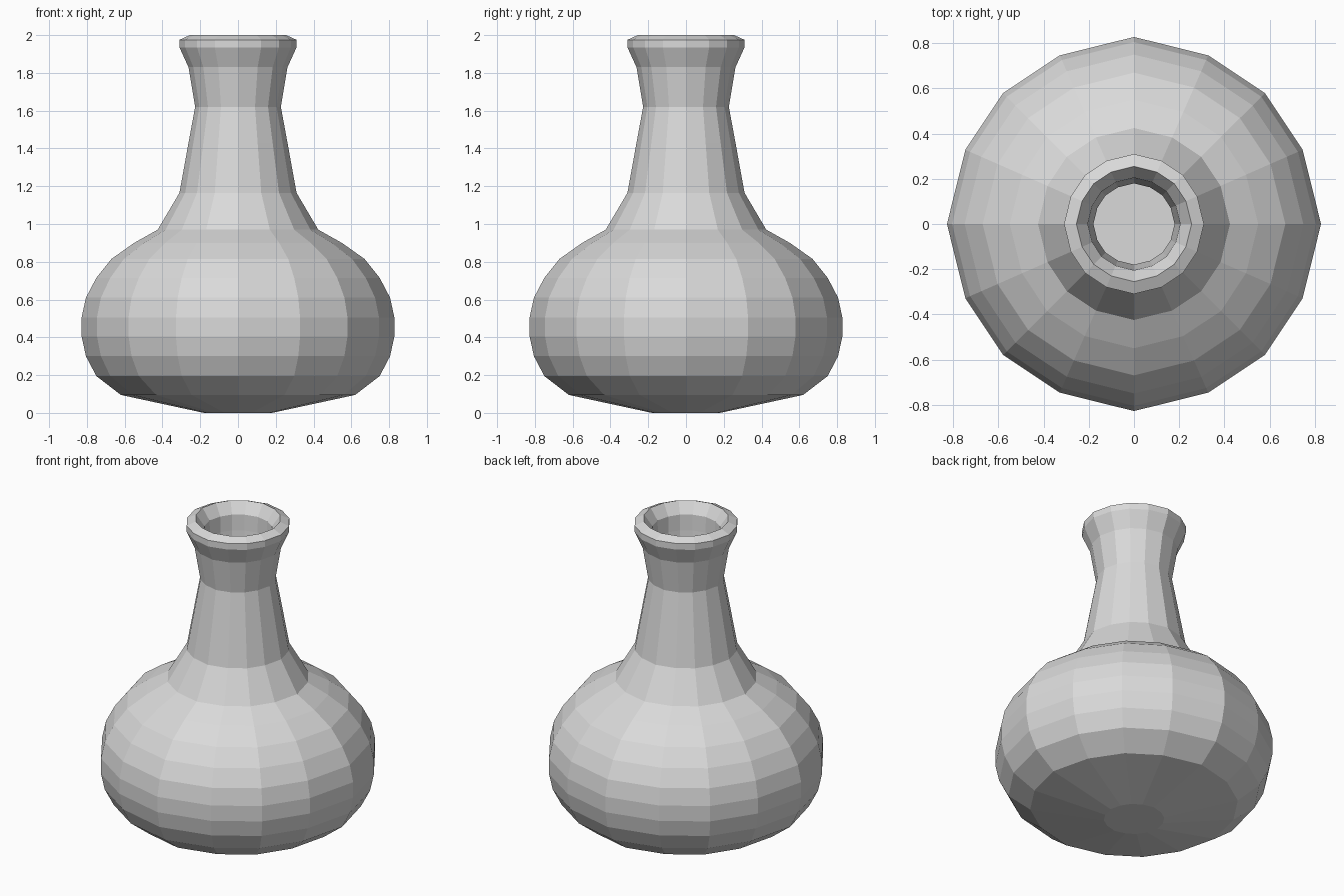
import bpy, bmesh, math

cube = bpy.data.objects.get("Cube")
if cube:
    bpy.data.objects.remove(cube)

# Single clay colour
clay = bpy.data.materials.new("light grey clay")
clay.use_nodes = True
colour = (0.7, 0.7, 0.7, 1)
clay.diffuse_color = colour
clay.node_tree.nodes["Principled BSDF"].inputs["Base Color"].default_value = colour

# Wall profile (radius, height): belly, neck and lip outside, then down the inside
OUTSIDE = [(.18, 0), (.62, .095), (.75, .195), (.805, .3), (.828, .405),
           (.828, .505), (.805, .61), (.75, .715), (.67, .815), (.55, .9),
           (.425, .97), (.31, 1.165), (.262, 1.43), (.227, 1.62),
           (.262, 1.83), (.31, 1.935), (.31, 1.975), (.255, 2)]
INSIDE = [(.205, 1.93), (.2, 1.83), (.18, 1.62), (.22, 1.43), (.265, 1.16),
          (.38, .93), (.63, .78), (.77, .53), (.77, .36), (.57, .14), (.18, .04)]

# Sixteen-sided, slightly squared-off ring: (angle, radius factor) per quarter
QUARTER = [(0, 1), (23.75, .985), (45, .99), (66.25, .985)]
RING = [(math.radians(a + 90 * q), f) for q in range(4) for a, f in QUARTER]


def lathe(name, profile, material):
    bm = bmesh.new()
    rings = [[bm.verts.new((r * f * math.cos(a), r * f * math.sin(a), z))
              for a, f in RING] for r, z in profile]
    n = len(RING)
    for low, high in zip(rings, rings[1:]):
        for i in range(n):
            j = (i + 1) % n
            bm.faces.new((low[i], low[j], high[j], high[i]))
    # Flat base underneath and flat floor inside
    bm.faces.new(rings[0][::-1])
    bm.faces.new(rings[-1])
    bmesh.ops.recalc_face_normals(bm, faces=bm.faces[:])
    mesh = bpy.data.meshes.new(name)
    bm.to_mesh(mesh)
    bm.free()
    mesh.materials.append(material)
    obj = bpy.data.objects.new(name, mesh)
    bpy.context.collection.objects.link(obj)
    return obj


lathe("vase", OUTSIDE + INSIDE, clay)
